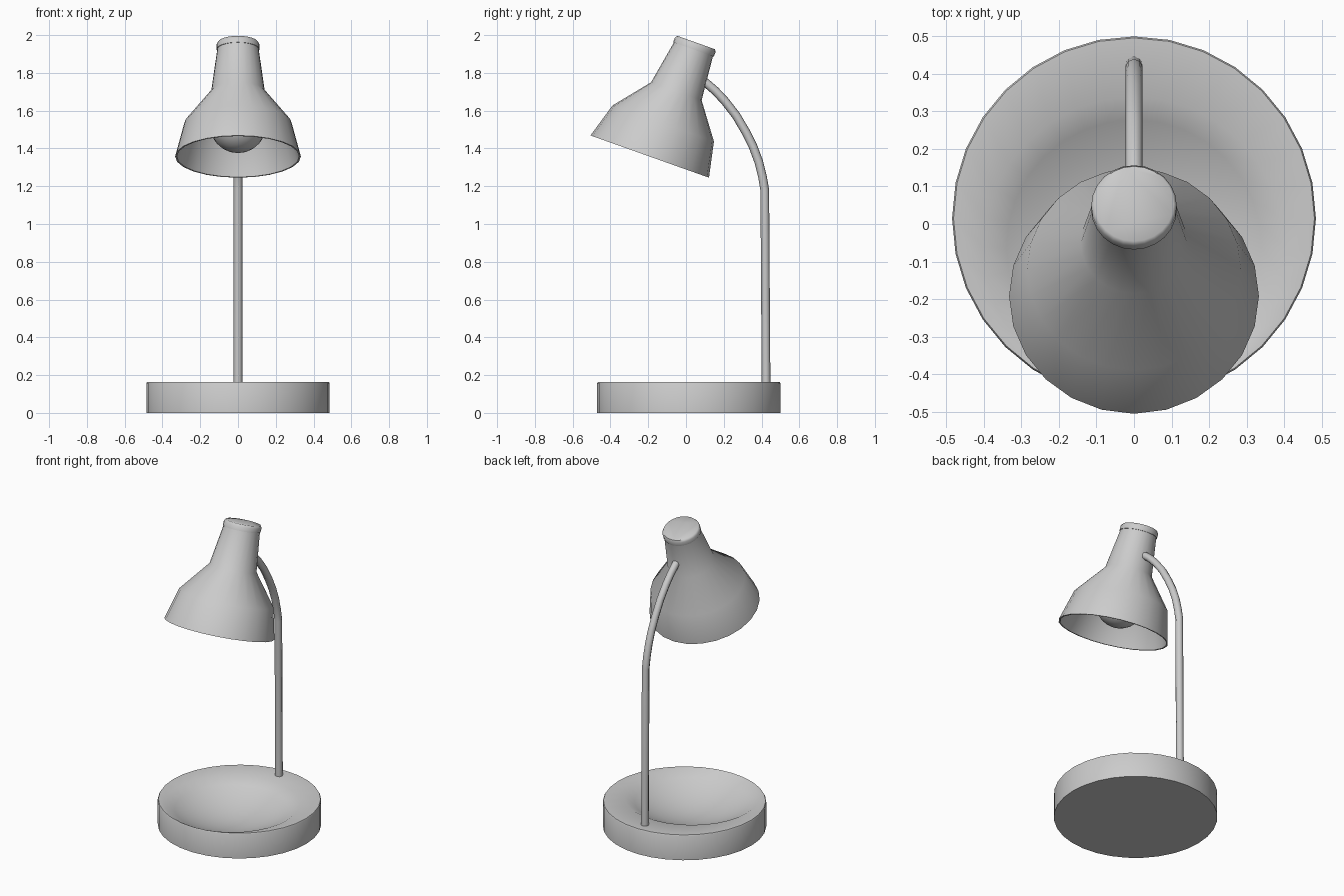
import bpy, bmesh, math
from mathutils import Matrix

if "Cube" in bpy.data.objects:
    bpy.data.objects.remove(bpy.data.objects["Cube"])

grey = bpy.data.materials.new("light_grey")
grey.diffuse_color = (0.6, 0.6, 0.6, 1)
grey.use_nodes = True
grey.node_tree.nodes["Principled BSDF"].inputs["Base Color"].default_value = grey.diffuse_color


def finish(obj, angle=40):
    """Give the part its colour and smooth shading with sharp edges kept."""
    obj.data.materials.clear()
    obj.data.materials.append(grey)
    bpy.ops.object.select_all(action='DESELECT')
    obj.select_set(True)
    bpy.context.view_layer.objects.active = obj
    bpy.ops.object.shade_smooth_by_angle(angle=math.radians(angle))


def loft(name, rings, segs, matrix=Matrix(), angle=40):
    """Closed solid through circular rings given as (radius, centre y, z)."""
    bm = bmesh.new()
    loops = []
    for r, cy, z in rings:
        loops.append([bm.verts.new((r * math.cos(2 * math.pi * i / segs),
                                    cy + r * math.sin(2 * math.pi * i / segs), z))
                      for i in range(segs)])
    for a, b in zip(loops, loops[1:]):
        for i in range(segs):
            j = (i + 1) % segs
            bm.faces.new((a[i], a[j], b[j], b[i]))
    bm.faces.new(loops[0])
    bm.faces.new(loops[-1])
    bmesh.ops.transform(bm, matrix=matrix, verts=bm.verts)
    bmesh.ops.recalc_face_normals(bm, faces=bm.faces)
    mesh = bpy.data.meshes.new(name)
    bm.to_mesh(mesh)
    bm.free()
    obj = bpy.data.objects.new(name, mesh)
    bpy.context.collection.objects.link(obj)
    finish(obj, angle)
    return obj


# Round base with a shallow bowl that almost touches the front edge
bowl = [(0.4 * k, -0.062, 0.162 - 0.12 * (1 - k * k)) for k in (1, 0.85, 0.68, 0.5, 0.3, 0.1)]
loft("base", [(0.485, 0.015, 0), (0.485, 0.015, 0.157), (0.481, 0.015, 0.164)] + bowl,
     32, angle=50)

# Head frame: origin at the centre of the shade rim, leaning back
head = Matrix.Translation((0, -0.192, 1.357)) @ Matrix.Rotation(math.radians(-19.6), 4, 'X')


def head_rings(profile):
    return [(r, 0.045 * t, t) for r, t in profile]


# Thin open shade: inside surface up to the rim, then the outside
loft("shade", head_rings([(0.09, 0.60), (0.132, 0.368), (0.275, 0.186), (0.324, 0),
                          (0.333, 0), (0.285, 0.189), (0.142, 0.373), (0.109, 0.618)]),
     24, head)

# Cap on top of the shade
loft("shade_cap", head_rings([(0.114, 0.612), (0.114, 0.638), (0.106, 0.651)]), 24, head, 60)

# Bulb and its socket
loft("bulb_socket", head_rings([(0.06, 0.29), (0.06, 0.59)]), 16, head)
bpy.ops.mesh.primitive_uv_sphere_add(segments=24, ring_count=14, radius=0.15)
bulb = bpy.context.object
bulb.name = "bulb"
bulb.matrix_world = head @ Matrix.Translation((0, 0.008, 0.182))
finish(bulb, 60)

# Bent stem from the back of the base into the shade neck
path = [(0.424, 0.12), (0.417, 1.18), (0.405, 1.25), (0.385, 1.33), (0.355, 1.41),
        (0.318, 1.485), (0.265, 1.575), (0.205, 1.652), (0.155, 1.705),
        (0.105, 1.748), (0.06, 1.775)]
curve = bpy.data.curves.new("stem", 'CURVE')
curve.dimensions = '3D'
curve.bevel_depth = 0.023
curve.bevel_resolution = 2
curve.use_fill_caps = True
spline = curve.splines.new('POLY')
spline.points.add(len(path) - 1)
for p, (y, z) in zip(spline.points, path):
    p.co = (0, y, z, 1)
stem = bpy.data.objects.new("stem", curve)
bpy.context.collection.objects.link(stem)
bpy.ops.object.select_all(action='DESELECT')
stem.select_set(True)
bpy.context.view_layer.objects.active = stem
bpy.ops.object.convert(target='MESH')
finish(bpy.context.object, 50)
